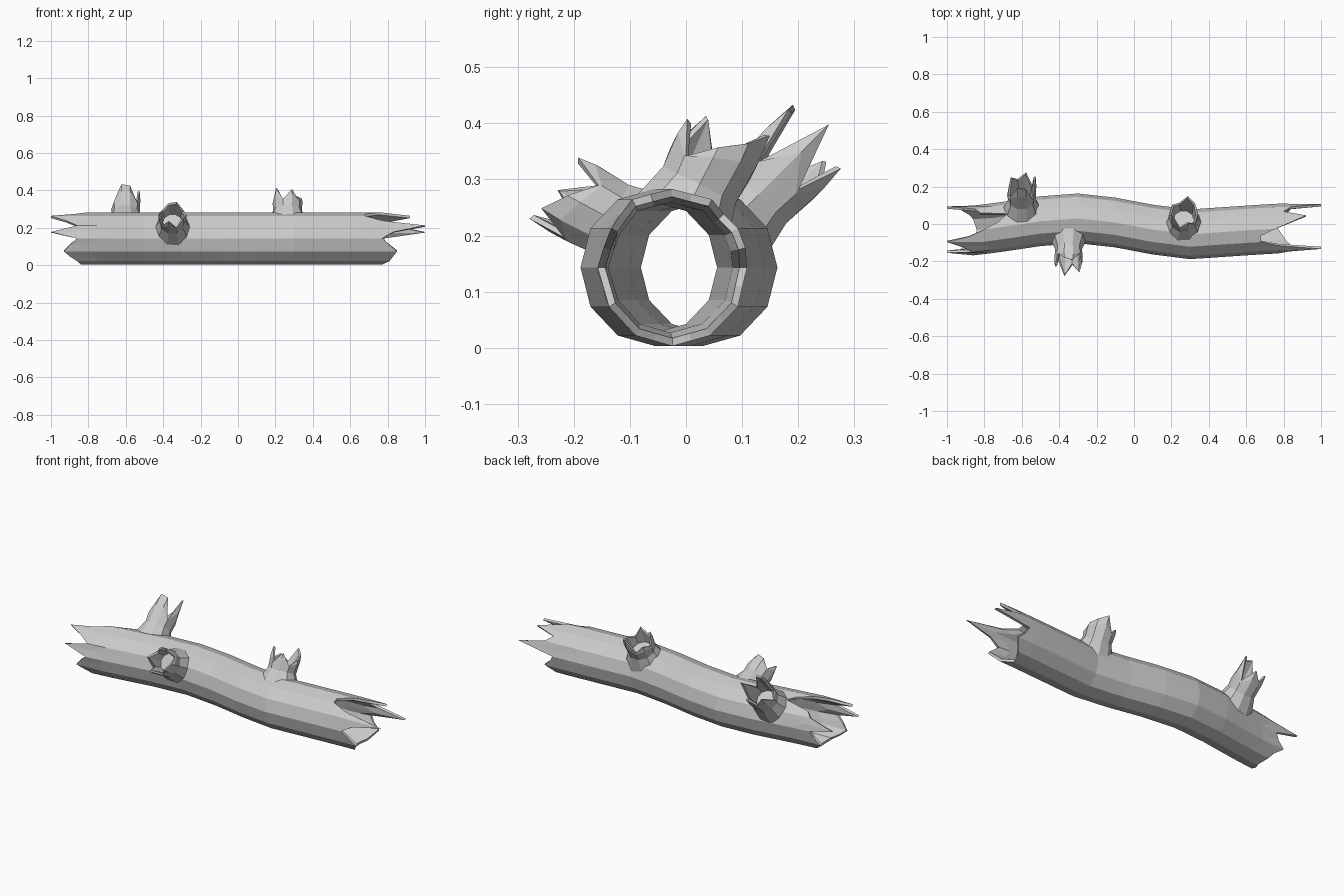
import bpy, bmesh
from math import cos, sin, pi, sqrt
from mathutils import Vector

cube = bpy.data.objects.get("Cube")
if cube:
    bpy.data.objects.remove(cube)

wood = bpy.data.materials.new("grey_wood")
wood.use_nodes = True
GREY = (0.6, 0.6, 0.6, 1)
wood.diffuse_color = GREY
wood.node_tree.nodes["Principled BSDF"].inputs["Base Color"].default_value = GREY

RY, RZ, CZ = 0.133, 0.14, 0.143
PATH = [(-1, -.03), (-.85, -.035), (-.7, -.015), (-.5, .015), (-.3, .03), (-.1, .008),
        (.1, -.03), (.3, -.055), (.55, -.038), (.75, -.025), (1, -.018)]


def centre_y(x):
    """Sideways bend of the trunk at x."""
    for (x0, y0), (x1, y1) in zip(PATH, PATH[1:]):
        if x <= x1:
            return y0 + (y1 - y0) * (x - x0) / (x1 - x0)
    return PATH[-1][1]


def skin(name, rings, closed_loop):
    """Bridge rings of points in order; the last joins the first, or both ends are capped."""
    bm = bmesh.new()
    loops = [[bm.verts.new(p) for p in ring] for ring in rings]
    n = len(loops[0])
    pairs = list(zip(loops, loops[1:]))
    if closed_loop:
        pairs.append((loops[-1], loops[0]))
    else:
        bm.faces.new(loops[-1])
    for a, b in pairs:
        for i in range(n):
            j = (i + 1) % n
            bm.faces.new((a[i], a[j], b[j], b[i]))
    bmesh.ops.recalc_face_normals(bm, faces=bm.faces)
    mesh = bpy.data.meshes.new(name)
    bm.to_mesh(mesh)
    bm.free()
    mesh.materials.append(wood)
    obj = bpy.data.objects.new(name, mesh)
    bpy.context.collection.objects.link(obj)
    return obj


# Trunk: twelve-sided hollow tube, each side split in two for the splinters
SIDES = 24


def trunk_point(k, x, scale):
    a = 2 * pi * k / SIDES
    r = scale * (cos(pi / 12) if k % 2 else 1)
    return (x, centre_y(x) + RY * r * cos(a), CZ + RZ * r * sin(a))


# Reach of every splinter, counted from the back over the top to the front
left_reach = [.86, 1, .85, .82, .68, .72, .8, .88, 1, .92, .86, 1,
              .86, .9, .93, .9, .86, .85, .84, .85, .86, .88, .92, .88]
right_reach = [.78, 1, .84, .8, .92, .84, .76, .68, .68, .77, 1, .83,
               .77, .81, .85, .83, .81, .79, .77, .78, .8, .82, .84, .8]


def trunk_ring(xs, scale):
    return [trunk_point(k, xs[k], scale) for k in range(SIDES)]


def half_way(start, reach, sign):
    return [sign * (start + (r - start) * 0.5) for r in reach]


body = [[x] * SIDES for x in (-.64, -.5, -.4, -.3, -.2, -.1, .1, .2, .3, .4, .5, .64)]
stations = ([[-r for r in left_reach], half_way(.64, left_reach, -1)] + body
            + [half_way(.64, right_reach, 1), right_reach])
outer = [trunk_ring(s, 1) for s in stations]
last = len(stations) - 1
inner = [trunk_ring(s, .9 if i in (0, last) else .83) for i, s in enumerate(stations)]
skin("hollow_trunk", outer + inner[::-1], True)


# Branch stubs: flared foot on the bark, hollow, with a jagged rim
def branch(name, x, direction, radius, reach):
    d = Vector(direction).normalized()
    u = Vector((1, 0, 0))
    v = d.cross(u)
    origin = Vector((x, centre_y(x), CZ))
    n = len(reach)

    def ring(r, along):
        pts = []
        for k in range(n):
            a = 2 * pi * k / n
            side = r * sin(a)
            pts.append(origin + u * r * cos(a) + v * side + d * along(k, side))
        return pts

    def on_bark(k, side):
        return sqrt(max(0.126 ** 2 - side ** 2, 0))

    low = min(reach)
    skin(name, [
        ring(radius * 1.25, on_bark),
        ring(radius * .95, lambda k, s: low * .83),
        ring(radius, lambda k, s: (low + reach[k]) / 2),
        ring(radius * .95, lambda k, s: reach[k]),
        ring(radius * .82, lambda k, s: reach[k] - .004),
        ring(radius * .7, lambda k, s: low * .8),
    ], False)


branch("back_branch", -.6, (0, .7, .7), .078,
       [.36, .24, .32, .27, .31, .22, .25, .34, .33, .22])
branch("front_branch", -.35, (0, -.87, .47), .076,
       [.27, .23, .285, .27, .23, .29, .22, .31, .24, .3])
branch("top_branch", .265, (0, .45, .89), .08,
       [.24, .27, .3, .22, .25, .22, .28, .2, .26, .2])
